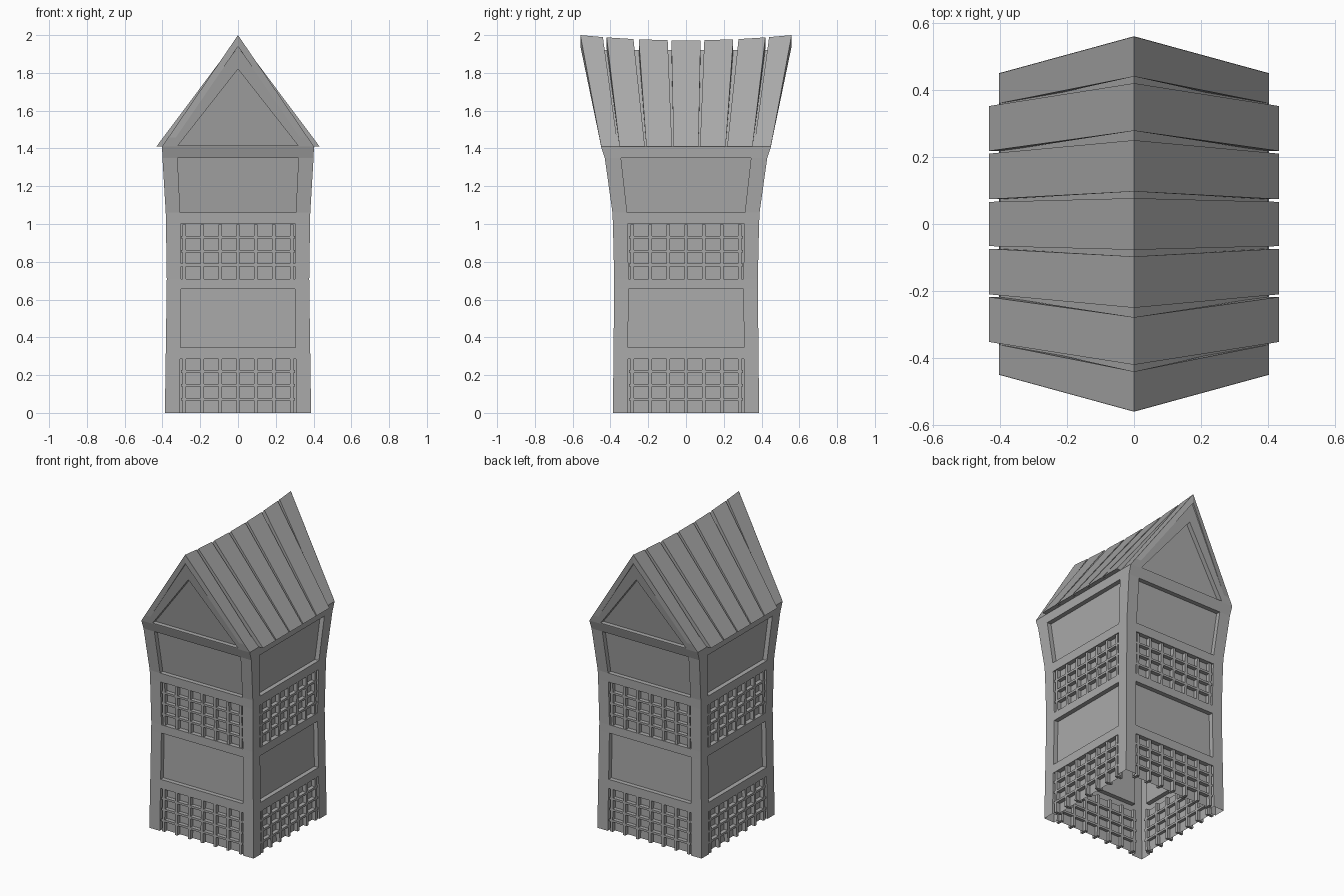
import bpy, bmesh
from mathutils import Vector, Matrix
from math import pi

if "Cube" in bpy.data.objects:
    bpy.data.objects.remove(bpy.data.objects["Cube"])

stone = bpy.data.materials.new("grey stone")
stone.use_nodes = True
GREY = (0.4, 0.4, 0.4, 1)
stone.diffuse_color = GREY
stone.node_tree.nodes["Principled BSDF"].inputs["Base Color"].default_value = GREY

# Tower profile: height, half width in x, half depth in y
PROFILE = [(0, .387, .387), (.7, .377, .38), (1.05, .382, .388),
           (1.35, .40, .43), (1.41, .402, .45), (2.0, .402, .56)]
EAVE, RIDGE = 1.41, 2.0
RECESS = .03


def half_sizes(z):
    for (z0, x0, y0), (z1, x1, y1) in zip(PROFILE, PROFILE[1:]):
        if z <= z1:
            t = (z - z0) / (z1 - z0)
            return x0 + (x1 - x0) * t, y0 + (y1 - y0) * t


def on_wall(side, u, z, depth=0):
    """Point on wall 0-3; u runs -1..1 across it, depth goes inwards."""
    hx, hy = half_sizes(z)
    w, h = (hx, hy) if side % 2 == 0 else (hy, hx)
    return Matrix.Rotation(side * pi / 2, 3, 'Z') @ Vector((u * w, depth - h, z))


def make(name, polys):
    bm = bmesh.new()
    for poly in polys:
        bm.faces.new([bm.verts.new(p) for p in poly])
    bmesh.ops.remove_doubles(bm, verts=bm.verts, dist=1e-5)
    bmesh.ops.recalc_face_normals(bm, faces=bm.faces)
    mesh = bpy.data.meshes.new(name)
    bm.to_mesh(mesh)
    bm.free()
    mesh.materials.append(stone)
    obj = bpy.data.objects.new(name, mesh)
    bpy.context.collection.objects.link(obj)
    return obj


def recess(front, back, skip=()):
    """Sunken panel: back face plus the rim walls, except skipped edges."""
    n = len(front)
    rim = [[front[i], front[(i + 1) % n], back[(i + 1) % n], back[i]]
           for i in range(n) if i not in skip]
    return rim + [back]


def prism(a, b):
    n = len(a)
    return [a[::-1], b] + [[a[i], a[(i + 1) % n], b[(i + 1) % n], b[i]] for i in range(n)]


# Walls: open-bottomed shell with four sunken panels on each side
ROWS = [0, .285, .345, .655, .71, 1.0, 1.06, 1.35, EAVE]
shell = []
for side in range(4):
    for row, (z0, z1) in enumerate(zip(ROWS, ROWS[1:])):
        for u0, u1 in ((-1, -.8), (-.8, .8), (.8, 1)):
            corners = [(u0, z0), (u1, z0), (u1, z1), (u0, z1)]
            face = [on_wall(side, u, z) for u, z in corners]
            if u0 == -.8 and row % 2 == 0:
                back = [on_wall(side, u, z, RECESS) for u, z in corners]
                shell += recess(face, back, skip=(0,) if row == 0 else ())
            else:
                shell.append(face)

# Gables: leaning triangles with a sunken triangular panel
for side in (0, 2):
    outer = [(-1, EAVE), (1, EAVE), (0, RIDGE)]
    inner = [(-.79, EAVE + .006), (.79, EAVE + .006), (0, 1.82)]
    a = [on_wall(side, *p) for p in outer]
    b = [on_wall(side, *p) for p in inner]
    c = [on_wall(side, *p, RECESS) for p in inner]
    shell += [[a[i], a[(i + 1) % 3], b[(i + 1) % 3], b[i]] for i in range(3)]
    shell += recess(b, c)
make("tower_shell", shell)

# Lattice bars across the first and third panels
for name, base in (("lower_lattice", 0), ("upper_lattice", .71)):
    bars = []
    top = base + .287

    def bar(side, u0, u1, z0, z1):
        loops = [[on_wall(side, u / half_sizes(z)[side % 2], z, d)
                  for u, z in ((u0, z0), (u1, z0), (u1, z1), (u0, z1))]
                 for d in (.004, RECESS + .02)]
        bars.extend(prism(*loops))

    for side in range(4):
        for i in range(-3, 4):
            bar(side, i * .095 - .009, i * .095 + .009, base, top)
        for i in range(1, 4):
            z = base + i * .073
            bar(side, -.302, .302, z - .007, z + .007)
    make(name, bars)

# Roof deck beneath the slats
make("roof_deck", [[(0, -.45, 1.92), (0, .45, 1.92), (s * .4, .38, EAVE), (s * .4, -.38, EAVE)]
                   for s in (-1, 1)])


# Roof slats fanning out from eave to ridge, with a sagging ridge line
def slat(name, eave_x, e0, e1, r0, r1):
    def ridge_z(y):
        return 1.972 + .028 * (y / .56) ** 2
    polys = []
    for s in (-1, 1):
        top = [(s * eave_x, e0, EAVE), (s * eave_x, e1, EAVE),
               (0, r1, ridge_z(r1)), (0, r0, ridge_z(r0))]
        under = [(s * (eave_x - .04), e0, EAVE), (s * (eave_x - .04), e1, EAVE),
                 (0, r1, ridge_z(r1) - .06), (0, r0, ridge_z(r0) - .06)]
        polys += [f for i, f in enumerate(prism(top, under)) if i != 4]
    make(name, polys)


slat("middle_slat", .432, -.066, .066, -.077, .077)
for s, end in ((-1, "front"), (1, "back")):
    slat(end + "_inner_slat", .432, s * .074, s * .21, s * .097, s * .25)
    slat(end + "_outer_slat", .432, s * .218, s * .352, s * .278, s * .42)
    slat(end + "_gable_slat", .402, s * .36, s * .449, s * .44, s * .559)
